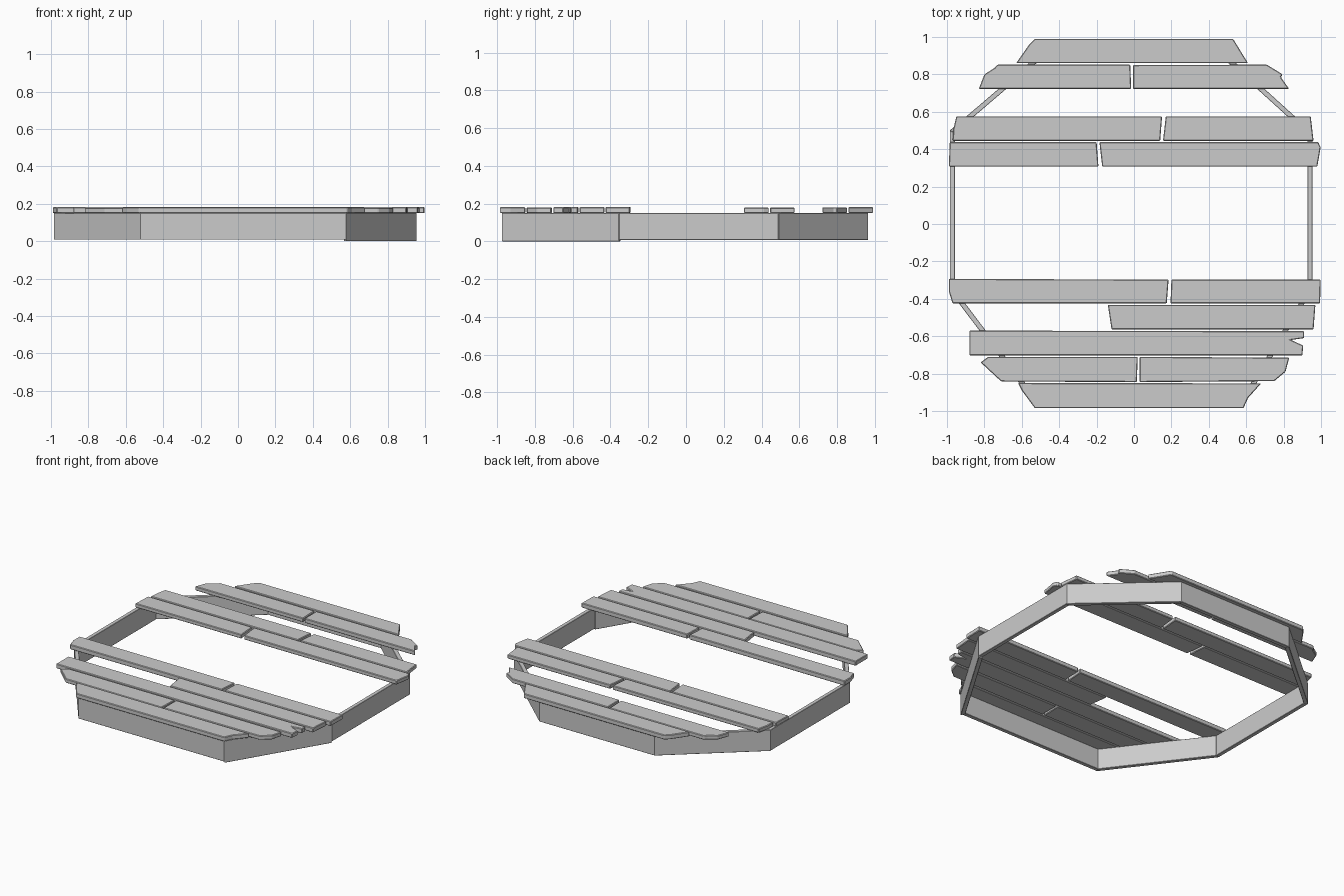
import bpy, bmesh, random
from mathutils import Vector

if "Cube" in bpy.data.objects:
    bpy.data.objects.remove(bpy.data.objects["Cube"])

random.seed(4)


def prism(name, outline, z0, z1, wobble=0.0, bevel=0.004):
    """Extruded outline with slightly uneven heights and worn edges."""
    bm = bmesh.new()
    lift = random.uniform(-wobble, wobble)
    low = [bm.verts.new((x, y, z0)) for x, y in outline]
    high = [bm.verts.new((x, y, z1 + lift)) for x, y in outline]
    bm.faces.new(low[::-1])
    bm.faces.new(high)
    n = len(outline)
    for i in range(n):
        j = (i + 1) % n
        bm.faces.new((low[i], low[j], high[j], high[i]))
    bmesh.ops.recalc_face_normals(bm, faces=bm.faces)
    mesh = bpy.data.meshes.new(name)
    bm.to_mesh(mesh)
    bm.free()
    ob = bpy.data.objects.new(name, mesh)
    bpy.context.collection.objects.link(ob)
    mod = ob.modifiers.new("worn_edges", "BEVEL")
    mod.width = bevel
    mod.segments = 1
    return ob


# Octagonal frame: one upright board per side, mitred at the corners
corners = [Vector(c) for c in (
    (-.52, -.975), (.58, -.975), (.955, -.355), (.955, .49),
    (.43, .965), (-.44, .965), (-.985, .50), (-.985, -.36))]
thick = 0.027


def inset(i):
    p = corners[i]
    a = (p - corners[i - 1]).normalized()
    b = (corners[(i + 1) % 8] - p).normalized()
    na, nb = Vector((-a.y, a.x)), Vector((-b.y, b.x))
    m = (na + nb).normalized()
    return p + m * (thick / m.dot(na))


for i in range(8):
    j = (i + 1) % 8
    quad = [corners[i], corners[j], inset(j), inset(i)]
    prism(f"frame_board_{i + 1}", [tuple(p) for p in quad],
          0.0 if i == 1 else 0.008, 0.15, bevel=0.002)

# Deck planks from back to front, with broken ends
planks = [
    [(-.63, .86), (.61, .86), (.585, .90), (.53, .99), (-.53, .99), (-.56, .96)],
    [(-.83, .722), (-.015, .722), (-.02, .852), (-.73, .852), (-.745, .835), (-.80, .80)],
    [(-.005, .722), (.83, .722), (.785, .785), (.795, .80), (.71, .852), (-.005, .85)],
    [(-.97, .445), (.14, .445), (.15, .575), (-.95, .575), (-.965, .51)],
    [(.155, .445), (.96, .445), (.945, .575), (.17, .575)],
    [(-.99, .307), (-.19, .307), (-.2, .438), (-.985, .438)],
    [(-.17, .307), (.98, .307), (.998, .41), (.985, .438), (-.185, .438)],
    [(-.97, -.425), (.175, -.425), (.185, -.298), (-.99, -.293), (-.99, -.36)],
    [(.195, -.425), (.995, -.425), (.998, -.298), (.2, -.298)],
    [(-.12, -.563), (.96, -.563), (.97, -.432), (-.14, -.432)],
    [(-.88, -.703), (.90, -.703), (.905, -.65), (.84, -.62), (.91, -.61), (.91, -.573), (-.88, -.570)],
    [(-.71, -.842), (.015, -.845), (.02, -.710), (-.78, -.710), (-.82, -.74)],
    [(.03, -.845), (.75, -.84), (.81, -.79), (.83, -.715), (.03, -.710)],
    [(-.53, -.985), (.585, -.985), (.61, -.93), (.68, -.852), (-.62, -.85), (-.60, -.89)],
]
for k, outline in enumerate(planks):
    prism(f"deck_plank_{k + 1}", outline, 0.15, 0.180, wobble=0.003)
